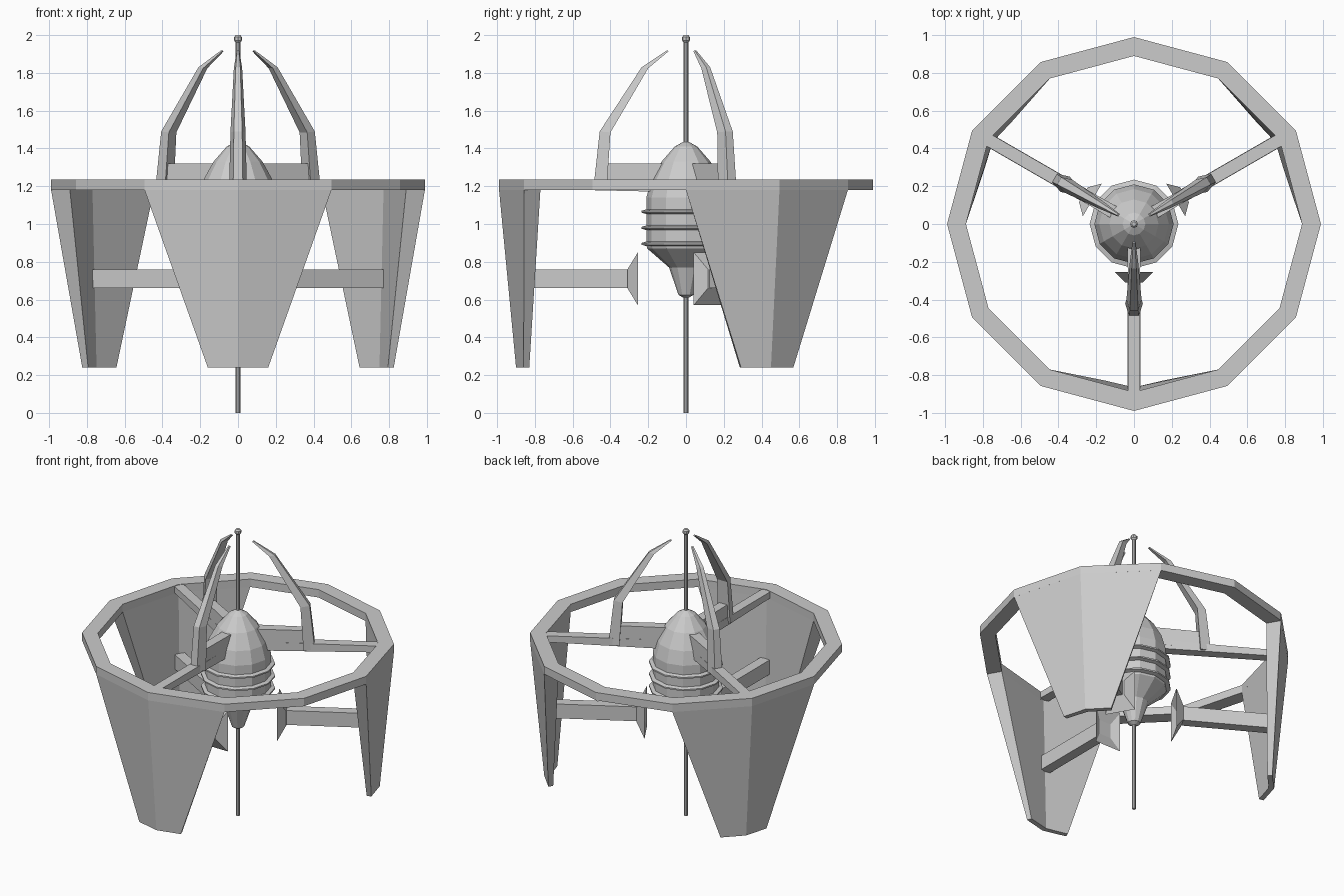
import bpy, bmesh, math
from mathutils import Matrix

if "Cube" in bpy.data.objects:
    bpy.data.objects.remove(bpy.data.objects["Cube"], do_unlink=True)

ARMS = {"front": -90, "left": 30, "right": 150}


def finish(bm, name, angle=0):
    bmesh.ops.recalc_face_normals(bm, faces=bm.faces)
    bm.transform(Matrix.Rotation(math.radians(angle), 4, 'Z'))
    mesh = bpy.data.meshes.new(name)
    bm.to_mesh(mesh)
    bm.free()
    obj = bpy.data.objects.new(name, mesh)
    bpy.context.collection.objects.link(obj)
    return obj


def loft(name, sections, angle=0, closed=False):
    """Skin matching loops of (radial, sideways, z) points."""
    bm = bmesh.new()
    loops = [[bm.verts.new(p) for p in s] for s in sections]
    pairs = list(zip(loops, loops[1:]))
    if closed:
        pairs.append((loops[-1], loops[0]))
    for a, b in pairs:
        n = len(a)
        for i in range(n):
            j = (i + 1) % n
            bm.faces.new((a[i], a[j], b[j], b[i]))
    if not closed:
        bm.faces.new(loops[0])
        bm.faces.new(loops[-1])
    return finish(bm, name, angle)


def circle(r, z, sides):
    return [(r * math.cos(k * math.tau / sides), r * math.sin(k * math.tau / sides), z)
            for k in range(sides)]


def lathe(name, profile, sides=12, closed=False):
    return loft(name, [circle(r, z, sides) for r, z in profile], closed=closed)


def rect(r, w, z0, z1):
    return [(r, -w, z0), (r, w, z0), (r, w, z1), (r, -w, z1)]


# Twelve-sided top ring
lathe("top_ring", [(0.99, 1.18), (0.99, 1.235), (0.89, 1.235), (0.89, 1.18)], closed=True)

# Central pod with cooling bands
lathe("pod", [(0.015, 0.61), (0.04, 0.625), (0.09, 0.77), (0.205, 0.87), (0.21, 0.89),
              (0.21, 1.14), (0.185, 1.23), (0.13, 1.33), (0.06, 1.41), (0.015, 1.435)])
for i, z in enumerate((0.895, 0.98, 1.065)):
    lathe(f"pod_band_{i + 1}", [(0.2, z - 0.015), (0.235, z - 0.005),
                                (0.235, z + 0.005), (0.2, z + 0.015)], closed=True)

# Central mast and its tip
lathe("mast", [(0.012, 0), (0.012, 1.98)], sides=8)
lathe("mast_tip", [(0.012, 1.962), (0.021, 1.972), (0.021, 1.99), (0.012, 2.0)], sides=8)


def panel_loop(centre_out, corner_out, centre_in, corner_in, z):
    (ro, to), (ri, ti) = corner_out, corner_in
    return [(ro, -to, z), (centre_out, 0, z), (ro, to, z),
            (ri, ti, z), (centre_in, 0, z), (ri, -ti, z)]


for side, angle in ARMS.items():
    # Tapered hanging panel
    loft(f"{side}_panel", [
        panel_loop(0.99, (0.857, 0.495), 0.89, (0.771, 0.445), 1.18),
        panel_loop(0.9, (0.86, 0.16), 0.865, (0.83, 0.15), 0.24)], angle)

    # Upper spoke, with a raised block beside the pod
    loft(f"{side}_upper_spoke", [rect(0.1, 0.033, 1.17, 1.232),
                                 rect(0.89, 0.033, 1.188, 1.232)], angle)
    loft(f"{side}_spoke_block", [rect(0.1, 0.035, 1.2, 1.32),
                                 rect(0.44, 0.03, 1.2, 1.32)], angle)

    # Bent fin curving in towards the mast
    stations = [(0.49, 0.42, 1.19, 0.047), (0.457, 0.40, 1.49, 0.04),
                (0.235, 0.2, 1.83, 0.022), (0.1, 0.092, 1.92, 0.008)]
    loft(f"{side}_fin", [[(ro, -w * 0.55, z), (ro, w * 0.55, z),
                          (ri, w, z - 0.005), (ri, -w, z - 0.005)]
                         for ro, ri, z, w in stations], angle)

    # Lower strut ending in a flared pad around the pod
    loft(f"{side}_lower_strut", [rect(0.29, 0.035, 0.66, 0.76),
                                 rect(0.875, 0.035, 0.66, 0.76)], angle)
    loft(f"{side}_strut_pad", [rect(0.31, 0.045, 0.66, 0.76),
                               rect(0.255, 0.1, 0.57, 0.85),
                               rect(0.285, 0.045, 0.66, 0.76)], angle)
